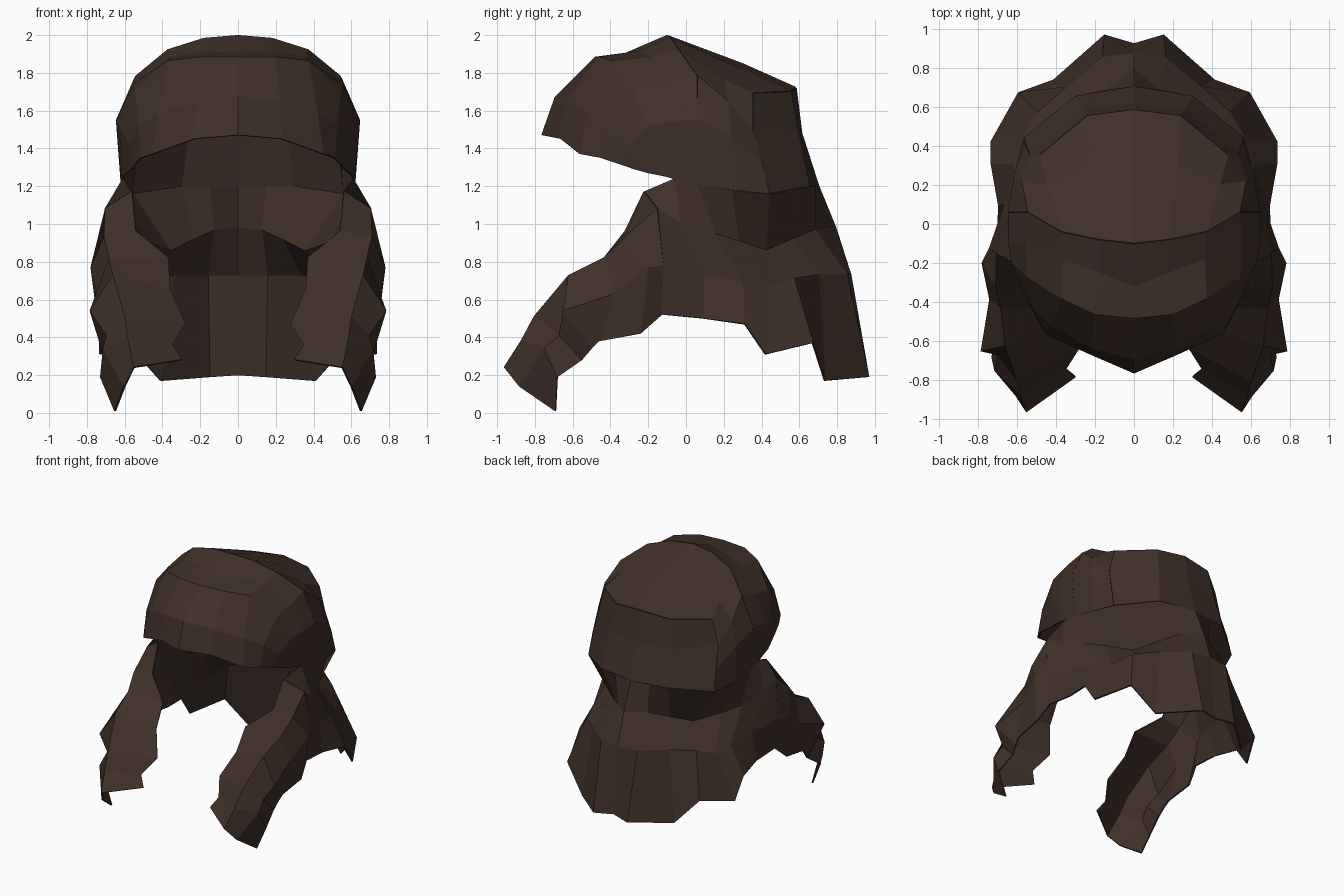
import bpy

brown = bpy.data.materials.new("dark_brown_hair")
brown.diffuse_color = (0.05, 0.03, 0.022, 1)


def sheet(name, rows, bridge=True):
    """Low-poly sheet lofted through half-width rows, mirrored in x, given thickness."""
    n = len(rows[0])
    verts = [p for r in rows for p in r]
    faces = [(i * n + j, i * n + j + 1, (i + 1) * n + j + 1, (i + 1) * n + j)
             for i in range(len(rows) - 1) for j in range(n - 1)]
    me = bpy.data.meshes.new(name)
    me.from_pydata(verts, [], faces)
    me.materials.append(brown)
    ob = bpy.data.objects.new(name, me)
    bpy.context.collection.objects.link(ob)
    m = ob.modifiers.new("mirror", 'MIRROR')
    m.use_mirror_merge = bridge
    s = ob.modifiers.new("thickness", 'SOLIDIFY')
    s.thickness = 0.012
    s.offset = 0
    return ob


# Shared seams between the parts
crown_back = [(0, .58, 1.72), (.24, .55, 1.70), (.48, .35, 1.69)]
crown_side = [(.53, .35, 1.5), (.55, .40, 1.33), (.56, .44, 1.16)]
ridge = [(0, -.1, 1.995), (.18, -.08, 1.98), (.37, -.04, 1.92),
         (.54, .06, 1.78), (.64, .06, 1.55), (.615, .06, 1.21)]

# Fringe: arches from the front edge back to the crown ridge
sheet("fringe", [
    [(0, -.76, 1.47), (.23, -.66, 1.45), (.45, -.56, 1.37),
     (.51, -.45, 1.35), (.54, -.36, 1.32), (.56, -.27, 1.29)],
    [(0, -.69, 1.67), (.22, -.63, 1.65), (.42, -.52, 1.58),
     (.52, -.42, 1.52), (.57, -.3, 1.42), (.59, -.2, 1.27)],
    [(0, -.48, 1.88), (.2, -.46, 1.88), (.37, -.38, 1.86),
     (.54, -.27, 1.70), (.62, -.2, 1.52), (.605, -.1, 1.25)],
    [(0, -.32, 1.90), (.17, -.25, 1.91), (.36, -.18, 1.88),
     (.55, -.1, 1.74), (.64, -.1, 1.54), (.61, -.04, 1.23)],
    ridge])

# Crown: from the ridge to the back of the head
sheet("crown", [
    ridge,
    [(0, .3, 1.845), (.22, .28, 1.82), (.44, .2, 1.76),
     (.57, .22, 1.65), (.61, .24, 1.46), (.61, .24, 1.18)],
    crown_back + crown_side])

# Upper back panel, flaring out over the nape
sheet("upper_back", [
    crown_back,
    [(0, .61, 1.48), (.26, .59, 1.48), (.53, .35, 1.5)],
    [(0, .7, 1.2), (.3, .65, 1.2), (.56, .44, 1.16)]])

# Lower back curtain: pinched at the nape, flaring to the jagged hem
lock_root = [(.56, -.22, 1.17), (.70, -.15, 1.08), (.735, -.12, .78), (.7, -.13, .52)]
sheet("back_curtain", [
    [(0, .7, 1.2), (.15, .68, 1.2), (.3, .65, 1.2), (.56, .44, 1.16),
     (.61, .24, 1.18), (.615, .06, 1.21), (.605, -.06, 1.24), lock_root[0]],
    [(0, .79, .98), (.13, .68, .97), (.24, .56, .92), (.36, .42, .86),
     (.5, .28, .91), (.6, .15, .95), (.67, -.03, 1.0), lock_root[1]],
    [(0, .87, .73), (.16, .85, .73), (.34, .70, .73), (.49, .57, .71),
     (.57, .43, .66), (.61, .3, .69), (.66, .1, .73), lock_root[2]],
    [(0, .92, .2), (.15, .965, .19), (.41, .735, .17), (.59, .67, .37),
     (.73, .42, .31), (.73, .31, .47), (.69, .09, .5), lock_root[3]]])

# Pair of long side locks sweeping down and forward
sheet("side_locks", [
    lock_root,
    [(.54, -.32, .96), (.705, -.32, .93), (.775, -.2, .77), (.73, -.24, .42)],
    [(.37, -.43, .82), (.68, -.43, .82), (.735, -.38, .63), (.72, -.46, .38)],
    [(.36, -.53, .65), (.66, -.62, .725), (.78, -.65, .54), (.71, -.5, .34)],
    [(.28, -.63, .47), (.60, -.80, .51), (.69, -.67, .41), (.7, -.55, .28)],
    [(.35, -.74, .36), (.58, -.87, .38), (.71, -.75, .34), (.725, -.68, .19)],
    [(.30, -.78, .28), (.55, -.96, .24), (.60, -.88, .14), (.65, -.69, .01)]],
    bridge=False)
